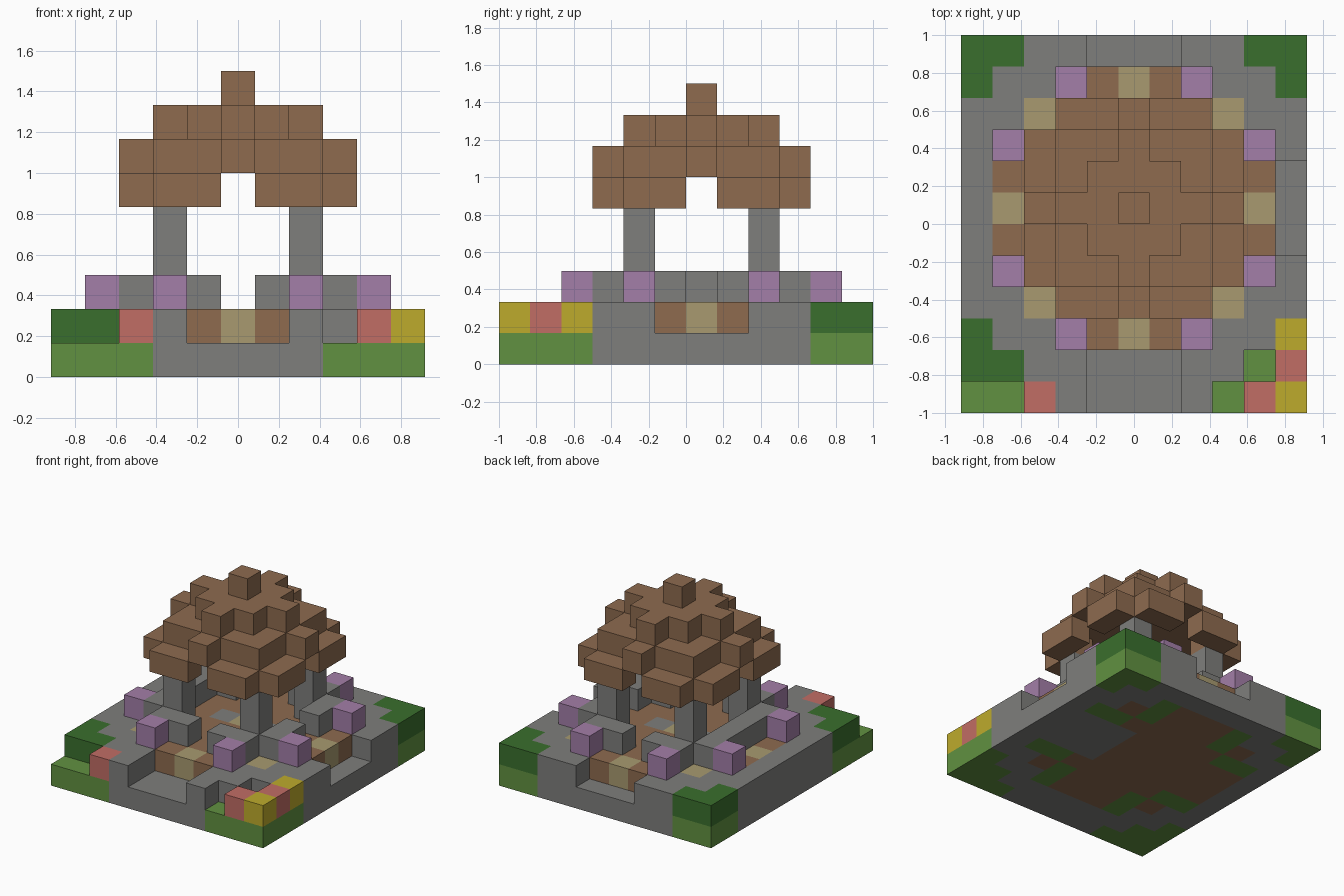
import bpy
import bmesh
from itertools import product
from mathutils import Vector

if "Cube" in bpy.data.objects:
    bpy.data.objects.remove(bpy.data.objects["Cube"], do_unlink=True)

UNIT = 1 / 6          # edge of one block
CX, CY = 5, 6         # block column under the roof tip


def linear(c):
    c /= 255
    return c / 12.92 if c < 0.04 else ((c + 0.055) / 1.055) ** 2.4


def material(name, r, g, b):
    m = bpy.data.materials.new(name)
    m.use_nodes = True
    col = (linear(r), linear(g), linear(b), 1)
    m.diffuse_color = col
    bsdf = next(n for n in m.node_tree.nodes if n.type == "BSDF_PRINCIPLED")
    bsdf.inputs["Base Color"].default_value = col
    bsdf.inputs["Roughness"].default_value = 0.9
    return m


STONE = material("stone grey", 126, 126, 124)
WOOD = material("wood brown", 142, 107, 79)
SAND = material("sand tan", 168, 154, 112)
GRASS = material("grass green", 97, 145, 65)
HEDGE = material("hedge green", 58, 111, 45)
LILAC = material("lilac", 163, 126, 168)
YELLOW = material("blossom yellow", 190, 171, 44)
RED = material("blossom red", 193, 109, 101)

blocks = {}           # block position -> (part name, material)


def put(part, mat, cells, *levels):
    for (i, j), k in product(cells, levels):
        blocks[i, j, k] = (part, mat)


def box(i0, i1, j0, j1):
    return set(product(range(i0, i1 + 1), range(j0, j1 + 1)))


def around(*offsets):
    """Mirror offsets from the centre in both directions and across the diagonal."""
    return {(CX + s * p, CY + t * q) for a, b in offsets
            for p, q in ((a, b), (b, a)) for s in (-1, 1) for t in (-1, 1)}


def staircase(i, j, di, dj, n):
    """Triangular corner patch with n blocks on its first row."""
    return {(i + di * a, j + dj * b) for a in range(n) for b in range(n - a)}


# Ground slab: stone with grassy corners, earth under the plaza
octagon = box(3, 7, 2, 10) | box(1, 9, 4, 8) | box(2, 8, 3, 9)
flower_spots = around((2, 4))
put("ground_slab", STONE, box(0, 10, 0, 11), 0)
put("ground_earth", WOOD, octagon, 0)
put("ground_slab", STONE, box(7, 9, 5, 7), 0)
put("ground_grass", GRASS, flower_spots | around((2, 3)), 0)
put("lawn", GRASS, staircase(0, 0, 1, 1, 3) | staircase(10, 0, -1, 1, 3)
    | staircase(0, 11, 1, -1, 2) | staircase(10, 11, -1, -1, 2), 0)

# Terrace with entrance steps cut out on three sides
put("terrace", STONE, box(0, 10, 0, 11), 1)
for cell in (box(4, 6, 0, 1) | box(4, 6, 11, 11) | box(10, 10, 5, 7)
             | box(0, 1, 0, 0) | {(8, 0), (9, 1)}):
    del blocks[(*cell, 1)]

# Plaza floor
put("plaza_floor", WOOD, box(3, 7, 4, 8) | around((0, 3), (1, 3), (1, 4)), 1)
put("plaza_inlay", SAND, around((0, 0), (0, 4), (3, 3)), 1)
put("plaza_stones", STONE, {(4, 6), (6, 6)}, 1)

# Corner planting
put("hedges", HEDGE, {(0, 1), (1, 1), (0, 2)} | staircase(0, 11, 1, -1, 2)
    | staircase(10, 11, -1, -1, 2), 1)
put("red_blossoms", RED, {(2, 0), (9, 0), (10, 1)}, 1)
put("yellow_blossoms", YELLOW, {(10, 0), (10, 2)}, 1)

# Low wall, closed on the right-hand side, with flower blocks outside it
put("low_wall", STONE, around((1, 3), (2, 3)) | {(2, CY)}, 2)
put("lilac_flowers", LILAC, flower_spots, 2)

# Four pillars
put("pillars", STONE, around((2, 2)), 2, 3, 4)

# Stepped roof: arched eaves, dome, crown, tip
put("roof_eaves", WOOD, around((1, 3), (2, 3), (2, 2)), 5)
put("roof_dome", WOOD, box(3, 7, 4, 8) | around((0, 3)), 6)
put("roof_crown", WOOD, around((0, 0), (0, 1), (1, 1), (0, 2)), 7)
put("roof_tip", WOOD, {(CX, CY)}, 8)


def build(part, mat):
    """Make one object from the exposed sides of a part's blocks."""
    bm = bmesh.new()
    for pos, owner in blocks.items():
        if owner != (part, mat):
            continue
        centre = Vector((pos[0] - 5, pos[1] - 5.5, pos[2] + 0.5))
        for axis, sign in product(range(3), (-1, 1)):
            n = Vector((0, 0, 0))
            n[axis] = sign
            if tuple(int(p + d) for p, d in zip(pos, n)) in blocks:
                continue
            u = Vector((0, 0, 0))
            u[(axis + 1) % 3] = 0.5
            v = n.cross(u)
            mid = centre + n / 2
            bm.faces.new([bm.verts.new((mid + a * u + b * v) * UNIT)
                          for a, b in ((-1, -1), (1, -1), (1, 1), (-1, 1))])
    bmesh.ops.remove_doubles(bm, verts=bm.verts, dist=0.001)
    if bm.faces:
        mesh = bpy.data.meshes.new(part)
        bm.to_mesh(mesh)
        mesh.materials.append(mat)
        bpy.context.collection.objects.link(bpy.data.objects.new(part, mesh))
    bm.free()


for part, mat in dict.fromkeys(blocks.values()):
    build(part, mat)
